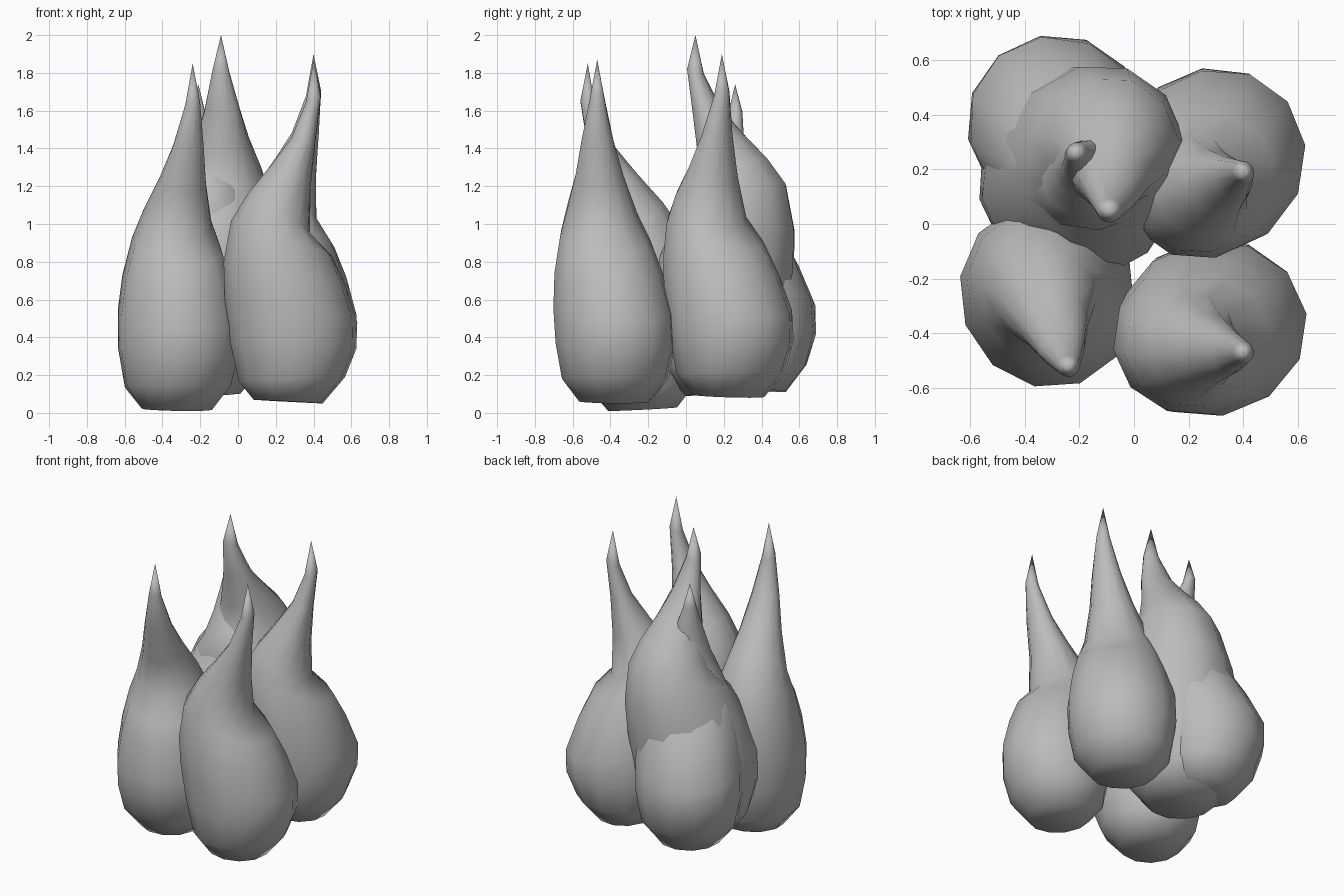
import bpy, bmesh
from math import cos, sin, pi, radians
from mathutils import Vector

cube = bpy.data.objects.get("Cube")
if cube:
    bpy.data.objects.remove(cube, do_unlink=True)

grey = bpy.data.materials.new("bulb_grey")
grey.use_nodes = True
grey.diffuse_color = (0.5, 0.5, 0.5, 1)
grey.node_tree.nodes["Principled BSDF"].inputs["Base Color"].default_value = (0.5, 0.5, 0.5, 1)

SIDES = 12
FOLD = 0.9        # height of the crease under the spike
HEIGHT = 1.85
# Tilted rings: back reach, back height, lean-side reach, lean-side height, half width
RINGS = [
    (-0.20, 0.02, 0.17, 0.00, 0.19),
    (-0.28, 0.12, 0.29, 0.14, 0.285),
    (-0.33, 0.35, 0.35, 0.29, 0.32),
    (-0.355, 0.57, 0.355, 0.43, 0.32),
    (-0.36, 0.75, 0.29, 0.63, 0.29),
    (-0.32, 0.97, 0.22, 0.78, 0.24),
    (-0.23, 1.12, 0.10, 0.90, 0.19),
    (-0.11, 1.27, 0.105, 1.15, 0.13),
    (0.00, 1.42, 0.13, 1.40, 0.085),
    (0.08, 1.62, 0.16, 1.65, 0.04),
]
TIP_REACH = 0.12


def bulb(name, base, yaw, tip, length=1.0, width=1.0, swell=1.0):
    """Teardrop bulb on base, leaning along yaw, ending in a spike at tip."""
    yaw = radians(yaw)
    lean = Vector((cos(yaw), sin(yaw), 0))
    side = Vector((-sin(yaw), cos(yaw), 0))
    base, tip = Vector(base), Vector(tip)
    shift = tip - base - lean * TIP_REACH * length
    shift.z = 0
    top = tip.z - base.z

    def place(u, v, z):
        t = min(max((z - 0.4) / 1.1, 0), 1)
        if z < FOLD:
            h = z * swell
        else:
            h = FOLD * swell + (z - FOLD) / (HEIGHT - FOLD) * (top - FOLD * swell)
        return base + lean * u * length + side * v * width + shift * t + Vector((0, 0, h))

    bm = bmesh.new()
    loops = []
    for bu, bz, lu, lz, w in RINGS:
        loop = []
        for i in range(SIDES):
            a = 2 * pi * i / SIDES
            f = (1 + cos(a)) / 2
            loop.append(bm.verts.new(place(bu + (lu - bu) * f, w * sin(a), bz + (lz - bz) * f)))
        loops.append(loop)
    end = bm.verts.new(tip)
    bm.faces.new(loops[0][::-1])
    for i in range(SIDES):
        j = (i + 1) % SIDES
        for low, high in zip(loops, loops[1:]):
            bm.faces.new((low[i], low[j], high[j], high[i]))
        bm.faces.new((loops[-1][i], loops[-1][j], end))
    bmesh.ops.recalc_face_normals(bm, faces=bm.faces)
    for face in bm.faces:
        face.smooth = True
    mesh = bpy.data.meshes.new(name)
    bm.to_mesh(mesh)
    bm.free()
    mesh.materials.append(grey)
    bpy.context.collection.objects.link(bpy.data.objects.new(name, mesh))


bulb("front_right_bulb", (-0.32, -0.245, 0.01), -70, (-0.24, -0.52, 1.85), 1.0, 1.0, 1.0)
bulb("front_left_bulb", (0.28, -0.375, 0.05), 8, (0.40, -0.47, 1.87))
bulb("back_left_bulb", (0.285, 0.235, 0.08), 38, (0.40, 0.19, 1.90), 0.99, 1.03)
bulb("central_bulb", (-0.2, 0.185, 0.09), -108, (-0.09, 0.05, 2.0), 1.13, 1.15, 1.18)
bulb("back_right_bulb", (-0.28, 0.36, 0.11), 130, (-0.21, 0.26, 1.74), 0.96, 1.02, 1.05)
